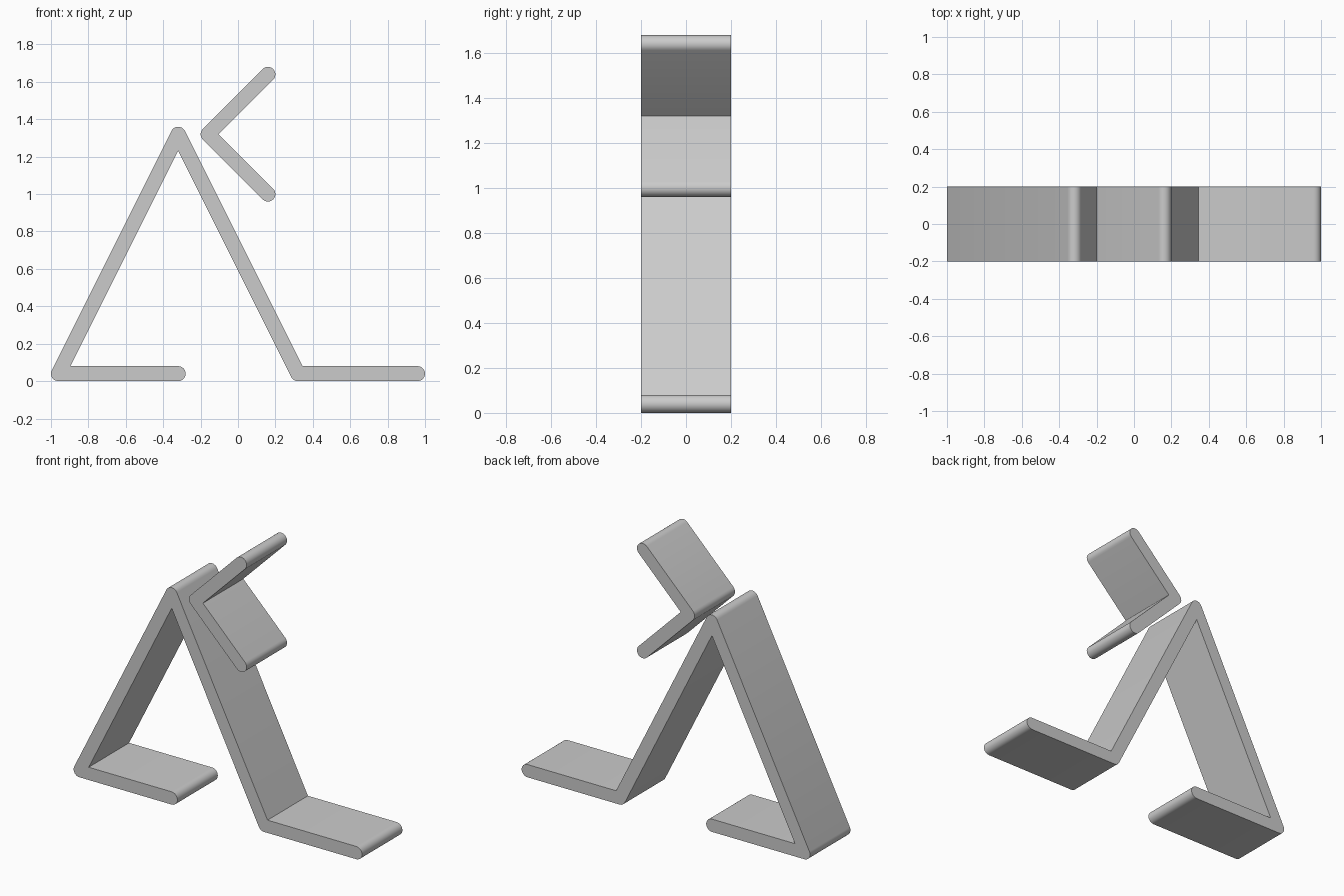
import bpy, bmesh, math
from mathutils import Vector

cube = bpy.data.objects.get("Cube")
if cube:
    bpy.data.objects.remove(cube, do_unlink=True)

RADIUS = 0.04      # half the strip thickness
HALF_DEPTH = 0.2
STEPS = 12         # segments in a half circle

grey = bpy.data.materials.new("light_grey")
grey.use_nodes = True
colour = (0.6, 0.6, 0.6, 1)
grey.diffuse_color = colour
grey.node_tree.nodes["Principled BSDF"].inputs["Base Color"].default_value = colour


def outline(path):
    """Outline of a thick line: round ends and outer bends, sharp inner bends."""
    pts = [Vector(p) for p in path]
    loop = pts + pts[-2:0:-1]          # out along the path and back again
    result = []
    for i, p in enumerate(loop):
        before = (p - loop[i - 1]).normalized()
        after = (loop[(i + 1) % len(loop)] - p).normalized()
        n0 = Vector((-before.y, before.x))
        n1 = Vector((-after.y, after.x))
        cross = before.x * after.y - before.y * after.x
        dot = before.dot(after)
        if cross > 1e-4:               # inner bend
            result.append(p + (n0 + n1) * RADIUS / (1 + dot))
            continue
        turn = math.acos(max(-1, min(1, dot)))
        start = math.atan2(n0.y, n0.x)
        count = max(2, round(STEPS * turn / math.pi))
        for k in range(count + 1):     # end or outer bend
            a = start - turn * k / count
            result.append(p + RADIUS * Vector((math.cos(a), math.sin(a))))
    return result


def strip(name, path):
    """Folded strip: the outline extruded through the depth."""
    bm = bmesh.new()
    face = bm.faces.new([bm.verts.new((p.x, -HALF_DEPTH, p.y)) for p in outline(path)])
    ext = bmesh.ops.extrude_face_region(bm, geom=[face], use_keep_orig=True)
    moved = [v for v in ext["geom"] if isinstance(v, bmesh.types.BMVert)]
    bmesh.ops.translate(bm, verts=moved, vec=(0, 2 * HALF_DEPTH, 0))
    bmesh.ops.recalc_face_normals(bm, faces=bm.faces)
    mesh = bpy.data.meshes.new(name)
    bm.to_mesh(mesh)
    bm.free()
    mesh.materials.append(grey)
    obj = bpy.data.objects.new(name, mesh)
    bpy.context.collection.objects.link(obj)
    bpy.ops.object.select_all(action="DESELECT")
    obj.select_set(True)
    bpy.context.view_layer.objects.active = obj
    bpy.ops.object.shade_smooth_by_angle(angle=math.radians(35))


# Legs with a foot folded out at each end
strip("legs_and_feet", [(-0.32, 0.04), (-0.96, 0.04), (-0.32, 1.32), (0.32, 0.04), (0.96, 0.04)])
# Open jaws floating beside the peak
strip("open_head", [(0.16, 1.64), (-0.16, 1.32), (0.16, 1.0)])
